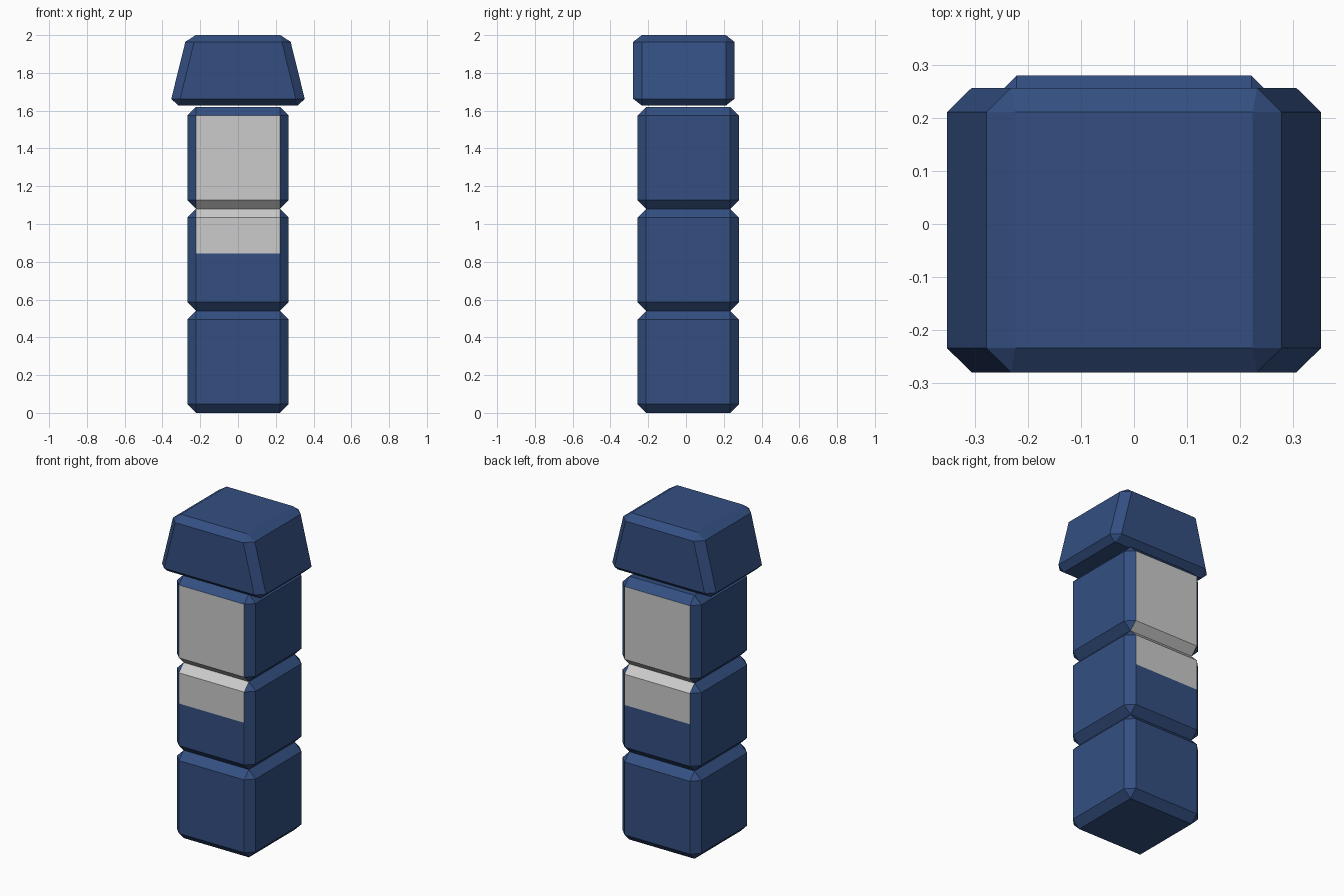
import bpy, bmesh

if "Cube" in bpy.data.objects:
    bpy.data.objects.remove(bpy.data.objects["Cube"])


def material(name, rgb):
    mat = bpy.data.materials.new(name)
    mat.diffuse_color = (*rgb, 1)
    mat.use_nodes = True
    mat.node_tree.nodes["Principled BSDF"].inputs["Base Color"].default_value = mat.diffuse_color
    return mat


blue = material("blue", (0.033, 0.078, 0.22))
grey = material("grey", (0.6, 0.6, 0.6))

CHAMFER = 0.046
BAND_BOTTOM, BAND_TOP = 0.845, 1.6


def block(name, z0, z1, y0, y1, half_bottom, half_top, squash=1.0, band=False):
    """Chamfered box, optionally tapered in x, with an optional grey band."""
    bm = bmesh.new()
    bmesh.ops.create_cube(bm, size=2)
    height = (z1 - z0) / squash
    for v in bm.verts:
        half = half_top if v.co.z > 0 else half_bottom
        v.co.x *= half
        v.co.y = y1 if v.co.y > 0 else y0
        v.co.z = height if v.co.z > 0 else 0
    bmesh.ops.bevel(bm, geom=bm.edges[:], offset=CHAMFER, segments=1,
                    affect='EDGES', profile=0.5)
    for v in bm.verts:
        v.co.z = z0 + v.co.z * squash

    if band:
        # split the front and back panels at the lower edge of the band
        panels = [f for f in bm.faces if abs(f.normal.y) > 0.99]
        edges = {e for f in panels for e in f.edges}
        bmesh.ops.bisect_plane(bm, geom=panels + list(edges),
                               plane_co=(0, 0, BAND_BOTTOM), plane_no=(0, 0, 1))
        bm.normal_update()
        for f in bm.faces:
            c = f.calc_center_median()
            lower, upper = min(v.co.z for v in f.verts), max(v.co.z for v in f.verts)
            facing = abs(f.normal.y) > 0.5 and abs(f.normal.x) < 0.1
            if facing and lower > BAND_BOTTOM - 0.01 and upper < BAND_TOP:
                f.material_index = 1

    mesh = bpy.data.meshes.new(name)
    bm.to_mesh(mesh)
    bm.free()
    mesh.materials.append(blue)
    if band:
        mesh.materials.append(grey)
    obj = bpy.data.objects.new(name, mesh)
    bpy.context.collection.objects.link(obj)
    return obj


# stacked body blocks
for i, name in enumerate(("lower_block", "middle_block", "upper_block")):
    block(name, 0.54 * i, 0.54 * (i + 1), -0.257, 0.28, 0.268, 0.268, band=i > 0)

# flared cap
block("cap", 1.627, 2.0, -0.28, 0.257, 0.362, 0.27, squash=0.78)
